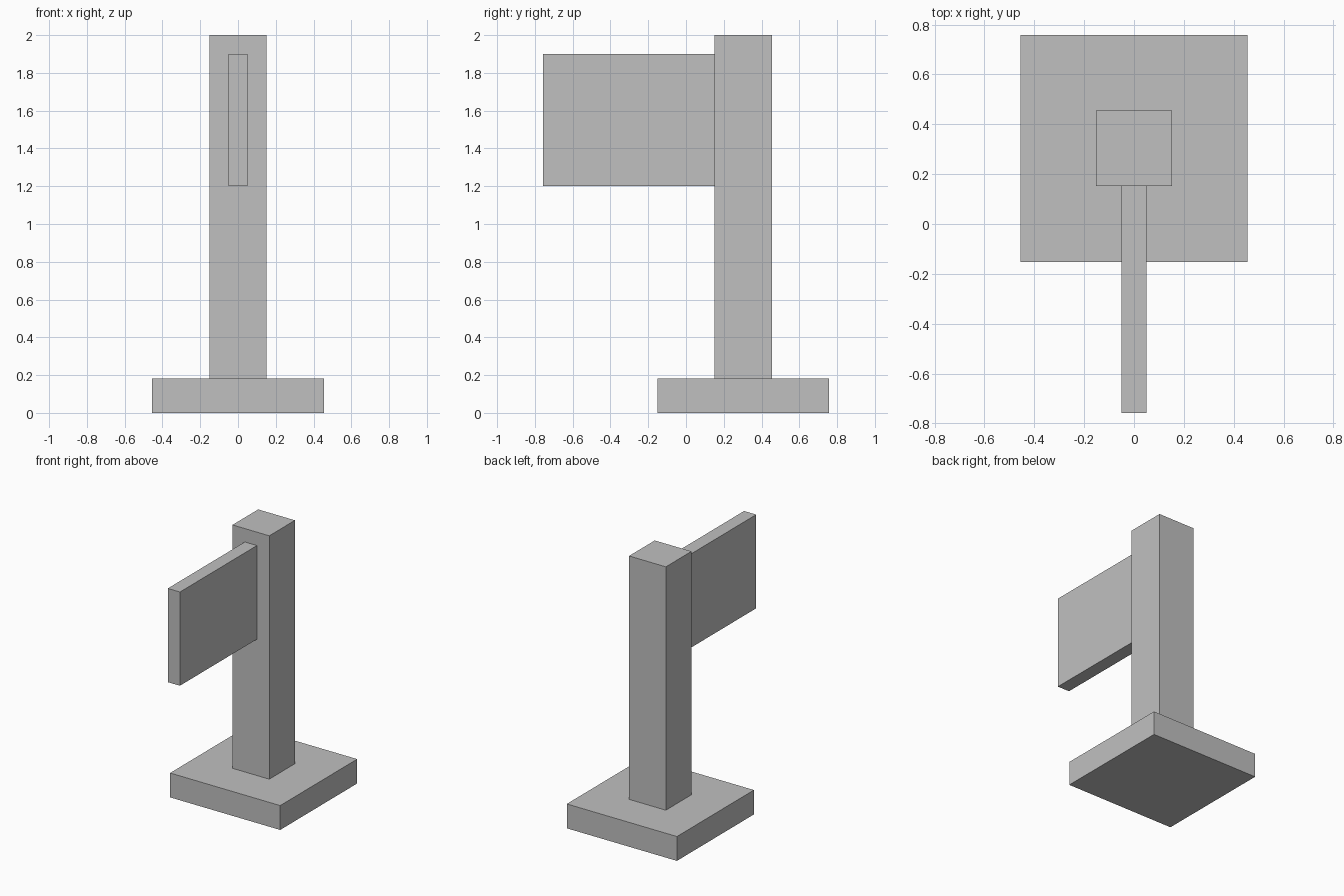
import bpy
from mathutils import Vector

if "Cube" in bpy.data.objects:
    bpy.data.objects.remove(bpy.data.objects["Cube"], do_unlink=True)

# Single plain grey
grey = bpy.data.materials.new("plain_grey")
colour = (0.53, 0.53, 0.53, 1)
grey.use_nodes = True
grey.diffuse_color = colour
grey.node_tree.nodes["Principled BSDF"].inputs["Base Color"].default_value = colour


def box(name, low, high):
    """Axis-aligned block between two opposite corners."""
    low, high = Vector(low), Vector(high)
    bpy.ops.mesh.primitive_cube_add(size=1, location=(low + high) / 2)
    obj = bpy.context.object
    obj.name = name
    obj.scale = high - low
    bpy.ops.object.transform_apply(location=False, rotation=False, scale=True)
    obj.data.materials.append(grey)
    return obj


# Square foot, upright post, and thin panel projecting to the front
box("base", (-0.455, -0.152, 0), (0.455, 0.757, 0.182))
box("post", (-0.152, 0.152, 0.182), (0.152, 0.455, 2))
box("side_panel", (-0.05, -0.757, 1.2), (0.05, 0.152, 1.9))
